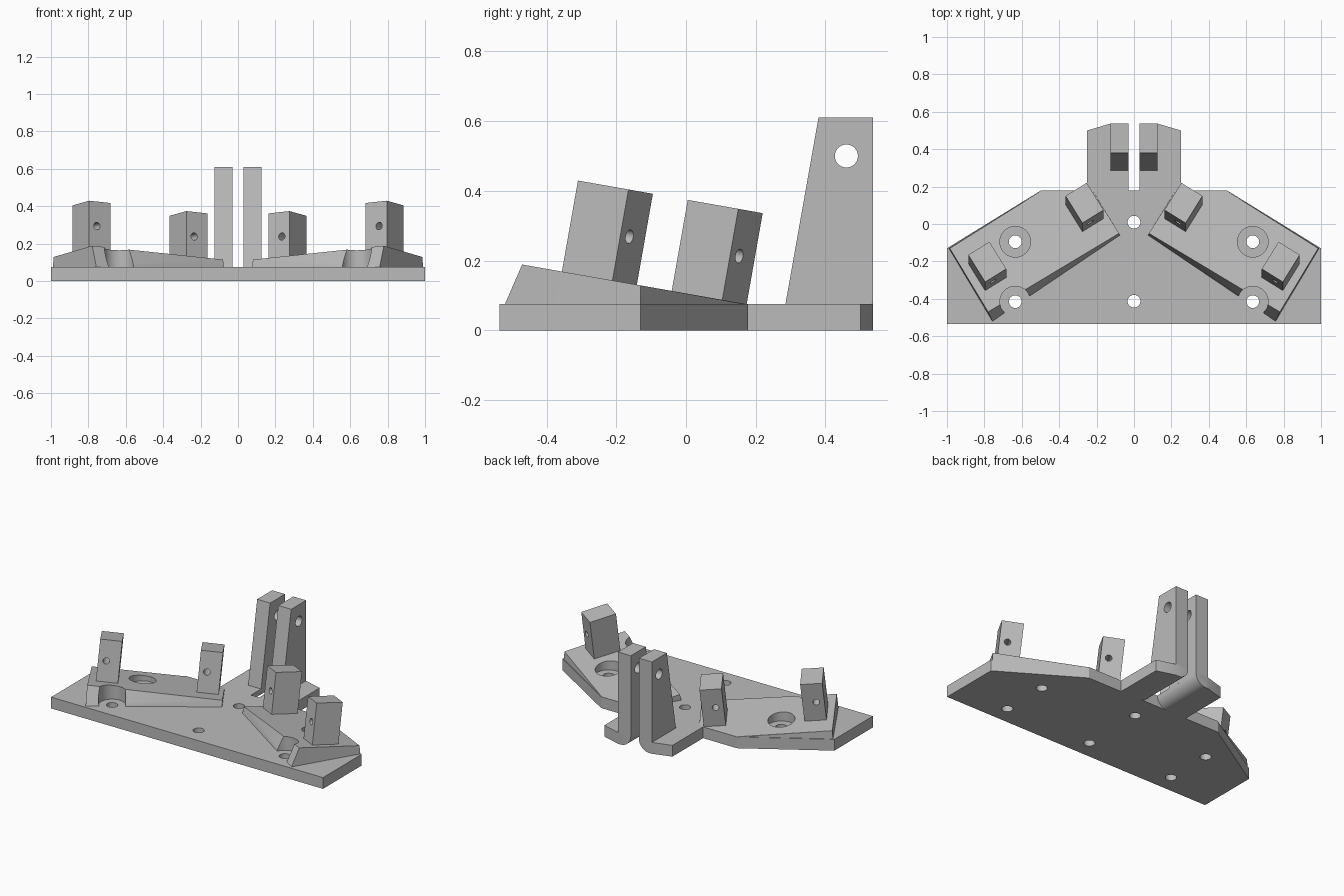
import bpy
import bmesh
import math
from mathutils import Vector, Matrix

old = bpy.data.objects.get("Cube")
if old:
    bpy.data.objects.remove(old, do_unlink=True)

grey = bpy.data.materials.new("plain grey")
grey.use_nodes = True
colour = (0.5, 0.5, 0.5, 1)
grey.diffuse_color = colour
grey.node_tree.nodes["Principled BSDF"].inputs["Base Color"].default_value = colour

THICK = 0.075
SLOPE = math.tan(math.radians(10))
TILT = Matrix.Rotation(math.radians(-10), 3, "X")


def finish(name, bm):
    bmesh.ops.recalc_face_normals(bm, faces=bm.faces)
    mesh = bpy.data.meshes.new(name)
    bm.to_mesh(mesh)
    bm.free()
    mesh.materials.append(grey)
    obj = bpy.data.objects.new(name, mesh)
    bpy.context.collection.objects.link(obj)
    return obj


def prism(name, points, offset):
    """Extrude a closed outline of 3D points along an offset."""
    bm = bmesh.new()
    face = bm.faces.new([bm.verts.new(p) for p in points])
    moved = bmesh.ops.extrude_face_region(bm, geom=[face], use_keep_orig=True)
    verts = [v for v in moved["geom"] if isinstance(v, bmesh.types.BMVert)]
    bmesh.ops.translate(bm, verts=verts, vec=offset)
    return finish(name, bm)


def rod(centre, radius, axis, length):
    """Cylinder cutter centred on a point."""
    bm = bmesh.new()
    turn = Vector(axis).to_track_quat("Z", "Y").to_matrix().to_4x4()
    bmesh.ops.create_cone(bm, cap_ends=True, segments=40, radius1=radius,
                          radius2=radius, depth=length,
                          matrix=Matrix.Translation(centre) @ turn)
    return finish("cutter", bm)


def cut(obj, cutters):
    bpy.context.view_layer.objects.active = obj
    for cutter in cutters:
        cutter.hide_render = True
        mod = obj.modifiers.new("cut", "BOOLEAN")
        mod.operation = "DIFFERENCE"
        mod.solver = "EXACT"
        mod.object = cutter
        bpy.ops.object.modifier_apply(modifier=mod.name)
        bpy.data.objects.remove(cutter, do_unlink=True)


def smooth(obj):
    bpy.ops.object.select_all(action="DESELECT")
    obj.select_set(True)
    bpy.context.view_layer.objects.active = obj
    bpy.ops.object.shade_smooth_by_angle(angle=math.radians(25))


def mirror(obj):
    bpy.context.view_layer.objects.active = obj
    mod = obj.modifiers.new("mirror", "MIRROR")
    mod.use_mirror_merge = False
    bpy.ops.object.modifier_apply(modifier=mod.name)


# Base plate with a rear tab
half = [(1, -0.535), (1, -0.13), (0.5, 0.178), (0.25, 0.178), (0.25, 0.5), (0.125, 0.537)]
outline = half + [(-x, y) for x, y in reversed(half)]
base = prism("base_plate", [(x, y, 0) for x, y in outline], (0, 0, THICK))

# Rear slot, its lower edges rounded outwards
arc = [(0.03 + THICK * (1 - math.cos(a)), THICK * (1 - math.sin(a)))
       for a in (math.radians(90 - 11.25 * i) for i in range(9))]
arc = [(0.03, 0.1)] + [(0.105 - THICK * math.sin(math.radians(90 - 11.25 * i)),
                        THICK - THICK * (1 - math.cos(math.radians(90 - 11.25 * i))))
                       for i in range(9)]
arc = [(0.03, 0.1)] + [(0.03 + THICK * (1 - math.cos(t)), THICK * (1 - math.sin(t)))
                       for t in (math.radians(11.25 * i) for i in range(9))] + [(0.105, -0.05)]
section = arc + [(-x, z) for x, z in reversed(arc)]
slot = prism("cutter", [(x, 0.18, z) for x, z in section], (0, 0.5, 0))

# Screw holes through the plate
side_holes = [(0.635, -0.095), (0.635, -0.415)]
holes = side_holes + [(-x, y) for x, y in side_holes] + [(0, 0.01), (0, -0.413)]
cut(base, [slot] + [rod((x, y, 0), 0.034, (0, 0, 1), 0.5) for x, y in holes])
smooth(base)


# Sloping side pads with counterbores
def on_slope(x, y):
    return (x, y, THICK + SLOPE * (0.175 - y))


bm = bmesh.new()
low = THICK - 0.001
corners = [(0.075, -0.06, low), (0.757, -0.52, low), (0.99, -0.13, low),
           (0.5, 0.175, low), (0.22, 0.175, low),
           on_slope(0.08, -0.05), on_slope(0.78, -0.47), on_slope(0.985, -0.13),
           on_slope(0.5, 0.174), on_slope(0.22, 0.174)]
bmesh.ops.convex_hull(bm, input=[bm.verts.new(c) for c in corners])
bmesh.ops.dissolve_limit(bm, angle_limit=0.01, verts=bm.verts, edges=bm.edges)
pad = finish("side_pads", bm)
cut(pad, [rod((x, y, 0.25), 0.082, (0, 0, 1), 0.4) for x, y in side_holes])
smooth(pad)
mirror(pad)

# Leaning posts with a cross hole
long_side, short_side = Vector((0.09, 0.145, 0)), Vector((-0.113, 0.07, 0))
up = TILT @ Vector((0, 0, 1))


def lean(v):
    return Vector((v.x, v.y, -SLOPE * v.y))


for name, x, y in (("inner_posts", 0.276, 0.005), ("outer_posts", 0.796, -0.31)):
    foot = Vector(on_slope(x, y - 0.046)) - up * 0.01
    a, b = lean(long_side), lean(short_side)
    post = prism(name, [foot, foot + a, foot + a + b, foot + b], up * 0.275)
    centre = foot + a * 0.5 + b * 0.37 + up * 0.142
    cut(post, [rod(centre, 0.02, a, 0.4)])
    smooth(post)
    mirror(post)

# Twin upright rear lugs with a pivot hole
side = [(0.275, 0.02), (0.537, 0.02), (0.537, 0.61), (0.38, 0.61)]
side = [(0.285, THICK - 0.001), (0.537, THICK - 0.001)] + side[2:]
lug = prism("rear_lugs", [(0.03, y, z) for y, z in side], (0.095, 0, 0))
cut(lug, [rod((0.08, 0.46, 0.5), 0.033, (1, 0, 0), 0.4)])
smooth(lug)
mirror(lug)
